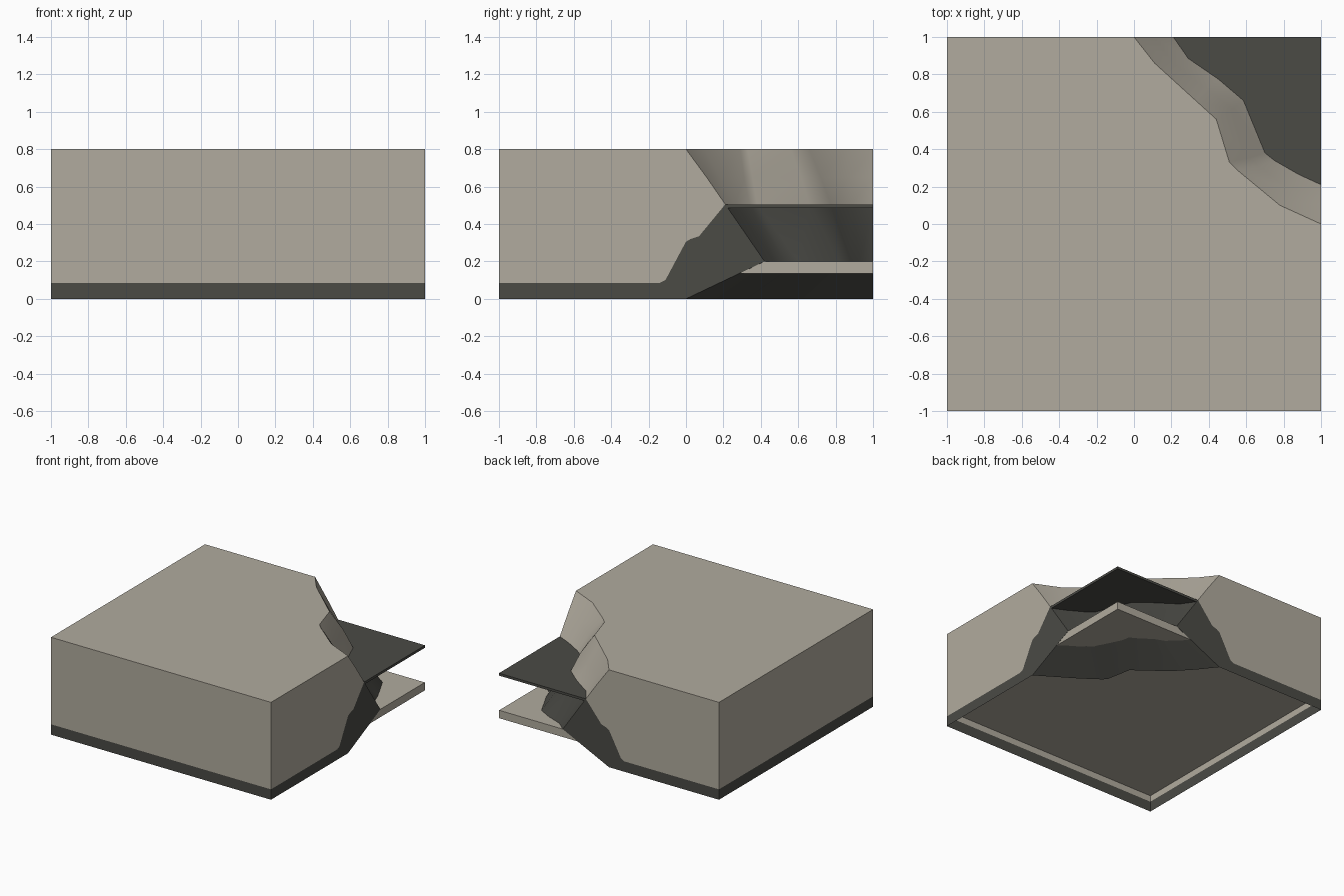
import bpy
import bmesh

if "Cube" in bpy.data.objects:
    bpy.data.objects.remove(bpy.data.objects["Cube"])


def material(name, color):
    m = bpy.data.materials.new(name)
    m.diffuse_color = (*color, 1)
    m.use_nodes = True
    m.node_tree.nodes["Principled BSDF"].inputs["Base Color"].default_value = m.diffuse_color
    return m


STONE = material("pale_stone", (0.440, 0.407, 0.342))
DARK = material("dark_rock", (0.069, 0.069, 0.060))


def make_object(name, faces, mats):
    """faces: list of (points, material slot)."""
    bm = bmesh.new()
    for pts, slot in faces:
        bm.faces.new([bm.verts.new(p) for p in pts]).material_index = slot
    bmesh.ops.remove_doubles(bm, verts=bm.verts, dist=0.0005)
    me = bpy.data.meshes.new(name)
    bm.to_mesh(me)
    bm.free()
    ob = bpy.data.objects.new(name, me)
    bpy.context.collection.objects.link(ob)
    for m in mats:
        me.materials.append(m)
    return ob


def box(name, lo, hi, mat):
    bpy.ops.mesh.primitive_cube_add(size=1, location=[(a + b) / 2 for a, b in zip(lo, hi)])
    ob = bpy.context.object
    ob.name = name
    ob.scale = [b - a for a, b in zip(lo, hi)]
    bpy.ops.object.transform_apply(location=False, rotation=False, scale=True)
    ob.data.materials.append(mat)


H, BAND, WAIST, LEDGE = 0.8, 0.085, 0.505, 0.2

# Cliff outlines, running from the back edge round to the right edge
rim = [(0, 1), (.11, .86), (.33, .66), (.44, .56), (.51, .33), (.55, .29), (.78, .10), (1, 0)]
middle = [(.11, 1), (.20, .87), (.385, .72), (.53, .615), (.615, .355), (.67, .31), (.83, .18), (1, .11)]
waist = [(.21, 1), (.29, .885), (.45, .775), (.585, .66), (.70, .38), (.75, .34), (.88, .265), (1, .21)]
bulge = [(.42, 1), (.50, .93), (.63, .88), (.74, .82), (.85, .60), (.875, .53), (.94, .47), (1, .42)]
foot = [(0, 1), (.11, .86), (.24, .72), (.49, .53), (.53, .32), (.56, .29), (.70, .19), (1, 0)]


def ring(points, z):
    return [(x, y, z) for x, y in points]


# Cliff face: pale above the waist, dark below
rings = [ring(rim, H), ring(middle, 0.65), ring(waist, WAIST), ring(bulge, LEDGE), ring(foot, 0)]
cliff = []
for level, (a, b) in enumerate(zip(rings, rings[1:])):
    for i in range(len(a) - 1):
        cliff.append(([a[i], b[i], b[i + 1], a[i + 1]], 0 if level < 2 else 1))
cliff_ob = make_object("cliff_face", cliff, [STONE, DARK])
bpy.context.view_layer.objects.active = cliff_ob
cliff_ob.select_set(True)
bpy.ops.object.shade_smooth_by_angle(angle=0.5)
cliff_ob.select_set(False)

# Block shell: top, two plain sides and two sides cut by the cliff; open below
shell = [([(-1, 1, H), (-1, -1, H), (1, -1, H)] + ring(rim, H)[::-1], 0)]
for z0, z1, slot in ((0, BAND, 1), (BAND, H, 0)):
    shell.append(([(-1, -1, z0), (1, -1, z0), (1, -1, z1), (-1, -1, z1)], slot))
    shell.append(([(-1, 1, z0), (-1, -1, z0), (-1, -1, z1), (-1, 1, z1)], slot))

# Dark stain line climbing from the base band to the waist
stain = [(-.14, BAND), (-.11, .10), (-.03, .25), (0, .305), (.025, .32), (.07, .335), (.21, WAIST)]
pale_side = [(-1, BAND)] + stain + [(.11, .65), (0, H), (-1, H)]
dark_side = [(-1, 0), (0, 0), (.42, LEDGE)] + stain[::-1] + [(-1, BAND)]
for outline, slot in ((pale_side, 0), (dark_side, 1)):
    shell.append(([(1, u, z) for u, z in outline], slot))
    shell.append(([(u, 1, z) for u, z in outline[::-1]], slot))
make_object("block_shell", shell, [STONE, DARK])

# Thin dark shelf and thicker pale floor slab showing in the open corner
box("upper_shelf", (0.215, 0.215, 0.485), (1, 1, WAIST), DARK)
box("floor_slab", (-0.998, -0.998, 0.135), (0.999, 0.999, LEDGE), STONE)
